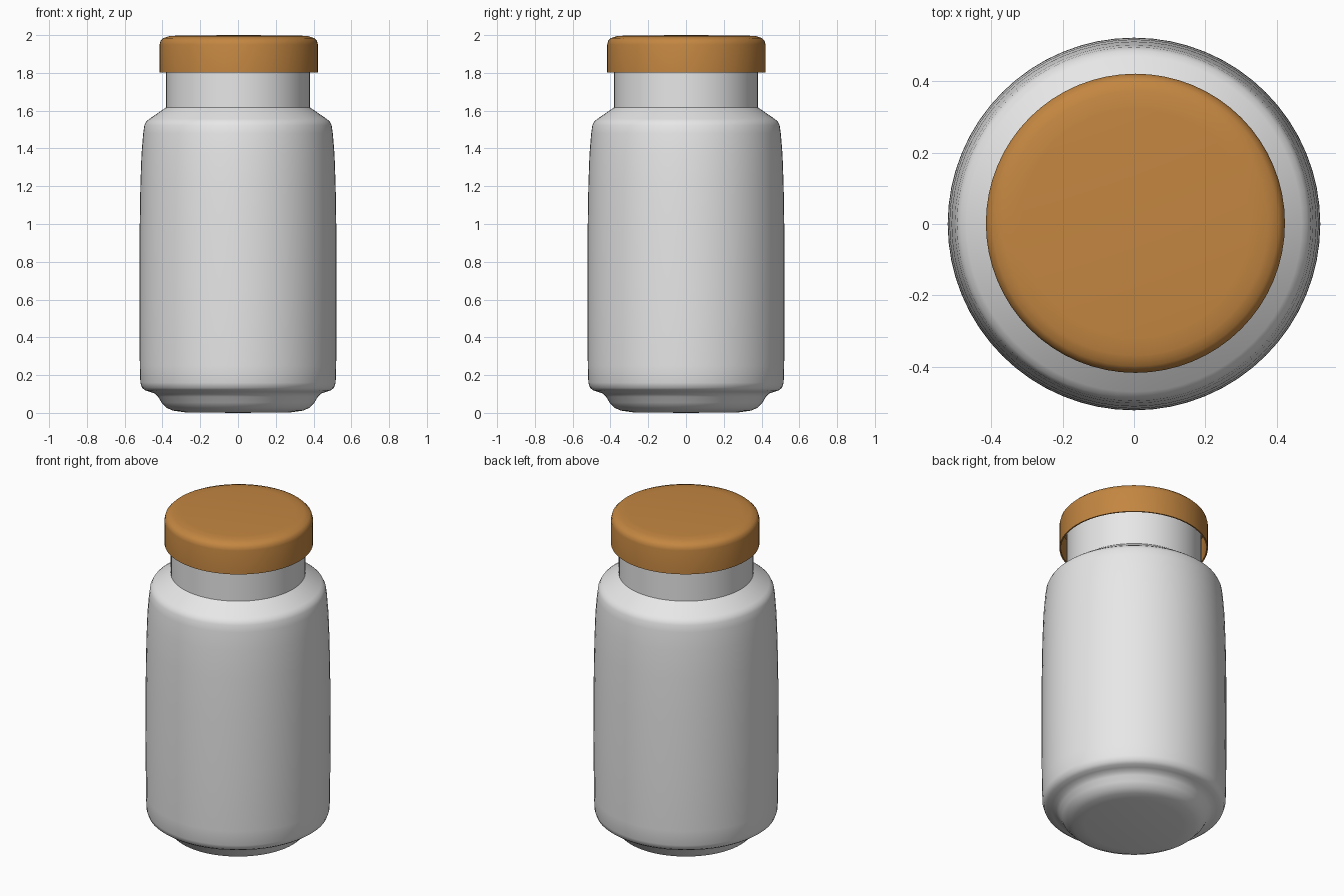
import bpy
import bmesh
from math import radians, tau

old = bpy.data.objects.get("Cube")
if old:
    bpy.data.objects.remove(old, do_unlink=True)


def make_material(name, color):
    mat = bpy.data.materials.new(name)
    mat.use_nodes = True
    mat.diffuse_color = color
    mat.node_tree.nodes["Principled BSDF"].inputs["Base Color"].default_value = color
    return mat


def lathe(name, profile, mat, center=(0, 0, 0), segments=64, angle=40):
    """Spin a (radius, height) profile around the z axis."""
    bm = bmesh.new()
    verts = [bm.verts.new((r, 0, z)) for r, z in profile]
    edges = [bm.edges.new(pair) for pair in zip(verts, verts[1:])]
    bmesh.ops.spin(bm, geom=verts + edges, cent=(0, 0, 0), axis=(0, 0, 1),
                   angle=tau, steps=segments, use_duplicate=False)
    bmesh.ops.remove_doubles(bm, verts=bm.verts[:], dist=0.0005)
    bmesh.ops.recalc_face_normals(bm, faces=bm.faces[:])
    mesh = bpy.data.meshes.new(name)
    bm.to_mesh(mesh)
    bm.free()
    mesh.materials.append(mat)
    obj = bpy.data.objects.new(name, mesh)
    obj.location = center
    bpy.context.collection.objects.link(obj)
    bpy.ops.object.select_all(action="DESELECT")
    obj.select_set(True)
    bpy.context.view_layer.objects.active = obj
    bpy.ops.object.shade_smooth_by_angle(angle=radians(angle))
    return obj


grey = make_material("jar grey", (0.8, 0.8, 0.8, 1))
wood = make_material("lid brown", (0.55, 0.24, 0.053, 1))

# Jar: stepped foot, slightly bulging wall, sloped shoulder, straight neck
foot = [(0, 0), (0.28, 0.003), (0.345, 0.012), (0.38, 0.028), (0.405, 0.055),
        (0.423, 0.085), (0.44, 0.102), (0.465, 0.111)]
wall = [(0.49, 0.119), (0.508, 0.132), (0.517, 0.16), (0.52, 0.25), (0.522, 0.6),
        (0.521, 0.95), (0.517, 1.2), (0.511, 1.37), (0.502, 1.48)]
shoulder = [(0.496, 1.522), (0.486, 1.543), (0.47, 1.556), (0.38, 1.618)]
neck = [(0.38, 1.94), (0, 1.94)]
lathe("jar_body", foot + wall + shoulder + neck, grey)

# Lid: hollow cap with a softened top rim, open underneath
cap = [(0, 2), (0.32, 1.998), (0.37, 1.994), (0.4, 1.984), (0.414, 1.97),
       (0.419, 1.95), (0.419, 1.803)]
inside = [(0.411, 1.803), (0.411, 1.95), (0, 1.95)]
lathe("lid", cap + inside, wood, center=(0.004, 0.002, 0))
